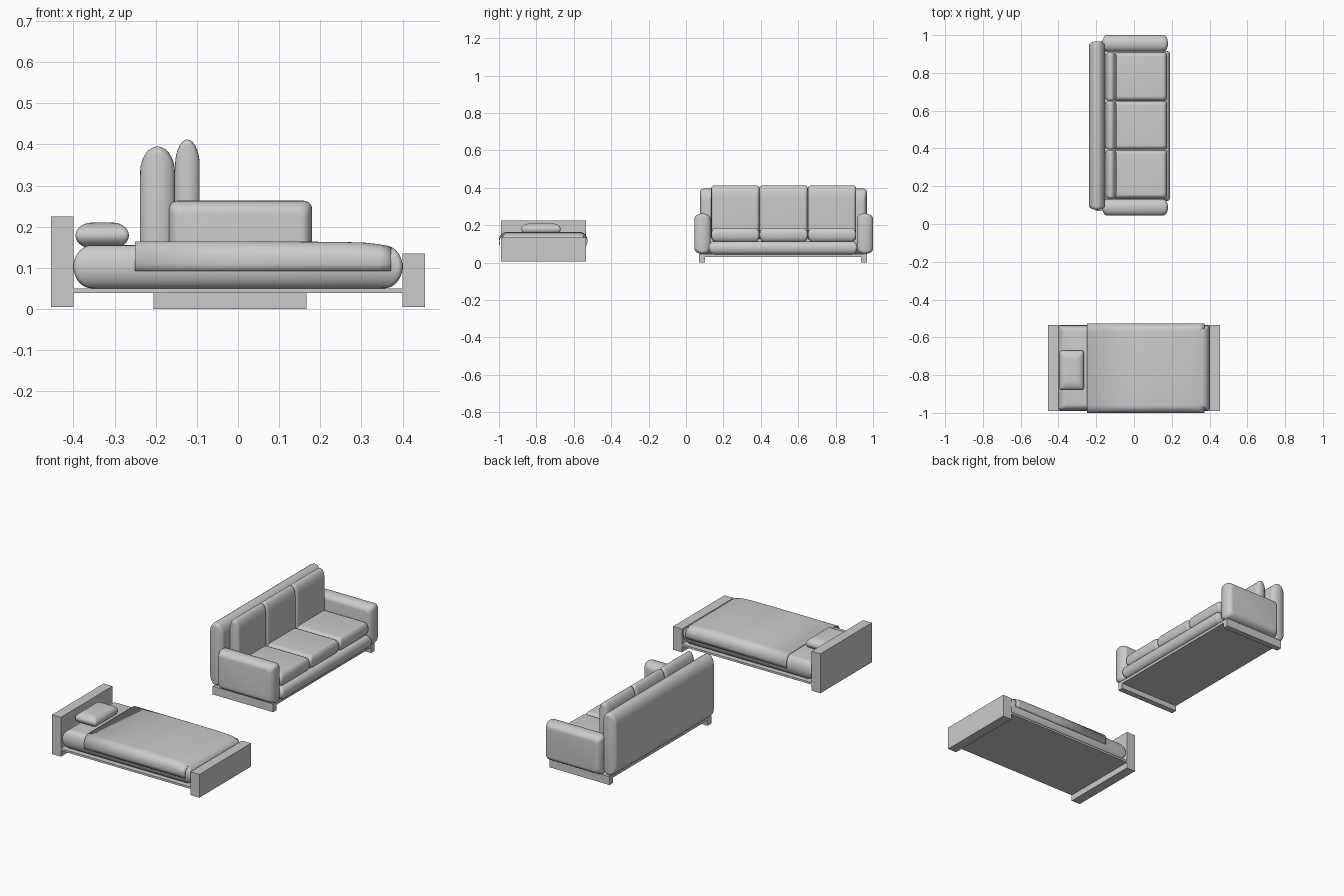
import bpy, bmesh, math
from mathutils import Vector

if "Cube" in bpy.data.objects:
    bpy.data.objects.remove(bpy.data.objects["Cube"], do_unlink=True)

grey = bpy.data.materials.new("soft_grey")
grey.use_nodes = True
COLOUR = (0.6, 0.6, 0.6, 1)
grey.diffuse_color = COLOUR
grey.node_tree.nodes["Principled BSDF"].inputs["Base Color"].default_value = COLOUR


def finish(name, bm, smooth=False):
    bmesh.ops.recalc_face_normals(bm, faces=bm.faces)
    mesh = bpy.data.meshes.new(name)
    bm.to_mesh(mesh)
    bm.free()
    mesh.materials.append(grey)
    obj = bpy.data.objects.new(name, mesh)
    bpy.context.collection.objects.link(obj)
    if smooth:
        bpy.ops.object.select_all(action="DESELECT")
        obj.select_set(True)
        bpy.context.view_layer.objects.active = obj
        bpy.ops.object.shade_smooth_by_angle(angle=math.radians(50))
    return obj


def box(name, x, y, z):
    """Plain board from axis ranges."""
    bm = bmesh.new()
    bmesh.ops.create_cube(bm, size=1)
    for v in bm.verts:
        v.co = [(r[0] + r[1]) / 2 + c * (r[1] - r[0]) for r, c in zip((x, y, z), v.co)]
    return finish(name, bm)


def cushion(name, x, y, z, axis, corner, edge, steps=14):
    """Padded slab: rounded outline across `axis`, with elliptical edges."""
    ranges = (x, y, z)
    mid = Vector([(r[0] + r[1]) / 2 for r in ranges])
    half = [(r[1] - r[0]) / 2 for r in ranges]
    a, b = [i for i in range(3) if i != axis]
    bm = bmesh.new()
    rings = []
    for s in range(steps + 1):
        t = math.pi * (s / steps - 0.5)
        inset = 1 - math.cos(t)
        ha, hb = half[a] - edge[0] * inset, half[b] - edge[1] * inset
        ring = []
        for quarter in range(4):
            sa = 1 if quarter in (0, 3) else -1
            sb = 1 if quarter < 2 else -1
            for k in range(6):
                ang = math.pi / 2 * (quarter + k / 5)
                co = mid.copy()
                co[a] += sa * (ha - corner) + corner * math.cos(ang)
                co[b] += sb * (hb - corner) + corner * math.sin(ang)
                co[axis] += half[axis] * math.sin(t)
                ring.append(bm.verts.new(co))
        rings.append(ring)
    for low, high in zip(rings, rings[1:]):
        for i in range(len(low)):
            j = (i + 1) % len(low)
            bm.faces.new((low[i], low[j], high[j], high[i]))
    bm.faces.new(rings[0])
    bm.faces.new(rings[-1])
    return finish(name, bm, True)


# Bed frame
BED_Y = (-0.99, -0.535)
box("bed_headboard", (-0.455, -0.40), BED_Y, (0.005, 0.225))
box("bed_footboard", (0.40, 0.455), BED_Y, (0.005, 0.135))
box("bed_base", (-0.40, 0.40), BED_Y, (0.039, 0.05))

# Bedding
cushion("mattress", (-0.40, 0.40), (-0.987, -0.538), (0.05, 0.155), 2, 0.012, (0.045, 0.03))
cushion("bed_pillow", (-0.395, -0.265), (-0.88, -0.67), (0.147, 0.21), 2, 0.012, (0.04, 0.05))

# Blanket: draped profile lofted along the bed, drooping towards the foot
bm = bmesh.new()
rows = []
for x, top in ((-0.25, 0.162), (0.1, 0.162), (0.25, 0.161), (0.31, 0.159), (0.345, 0.155), (0.372, 0.148)):
    side = [(0.232, 0.092), (0.2345, 0.11)]
    for k in range(9):
        ang = math.pi / 2 * k / 8
        side.append((0.1945 + 0.04 * math.cos(ang), 0.12 + (top - 0.12) * math.sin(ang)))
    profile = [(-w, h) for w, h in side] + side[::-1]
    rows.append([bm.verts.new((x, -0.7635 + w, h)) for w, h in profile])
for r, q in zip(rows, rows[1:]):
    for i in range(len(r) - 1):
        bm.faces.new((r[i], r[i + 1], q[i + 1], q[i]))
blanket = finish("blanket", bm, True)
cloth = blanket.modifiers.new("cloth_thickness", "SOLIDIFY")
cloth.thickness = 0.004
cloth.offset = 0

# Sofa frame
FRAME_X = (-0.205, 0.167)
box("sofa_base", FRAME_X, (0.07, 0.967), (0.03, 0.046))
for side, y in (("right", (0.07, 0.102)), ("left", (0.935, 0.967))):
    box(f"sofa_{side}_runner", FRAME_X, y, (0, 0.04))

# Sofa body
cushion("sofa_backrest", (-0.238, -0.153), (0.075, 0.967), (0.046, 0.395), 0, 0.018, (0.022, 0.065))
cushion("sofa_seat_base", (-0.16, 0.19), (0.122, 0.916), (0.044, 0.114), 2, 0.015, (0.025, 0.025))
for side, y in (("right", (0.045, 0.132)), ("left", (0.913, 1.0))):
    cushion(f"sofa_{side}_arm", (-0.168, 0.18), y, (0.046, 0.263), 1, 0.02, (0.025, 0.03))

# Three seat and back cushions
for i, place in enumerate(("right", "middle", "left")):
    start = 0.135 + i * 0.2585
    y = (start, start + 0.2575)
    cushion(f"{place}_seat_cushion", (-0.11, 0.175), y, (0.112, 0.186), 2, 0.015, (0.02, 0.02))
    cushion(f"{place}_back_cushion", (-0.153, -0.093), y, (0.12, 0.412), 0, 0.015, (0.016, 0.065))
